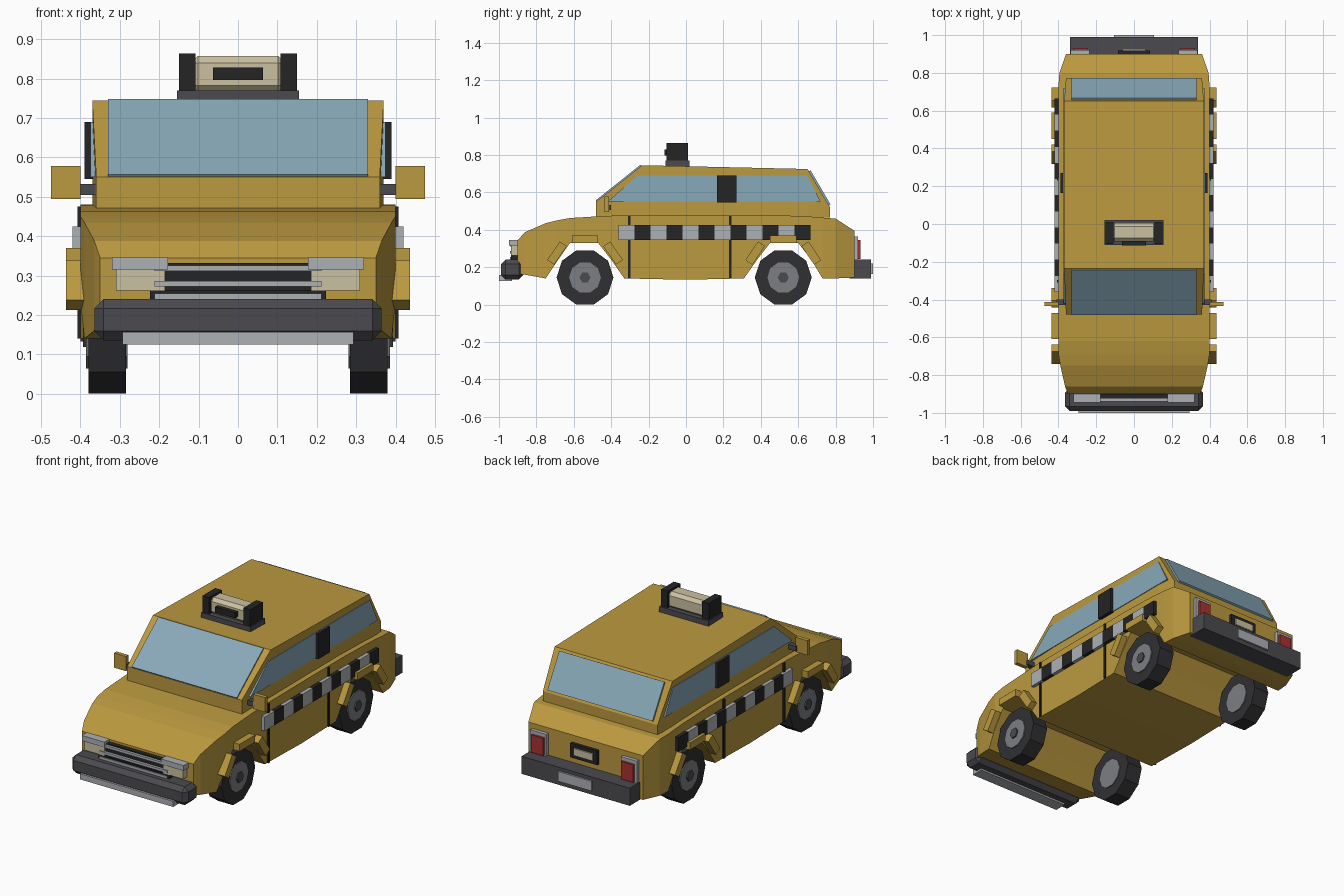
import bpy, bmesh, math
from mathutils import Vector, Matrix

if "Cube" in bpy.data.objects:
    bpy.data.objects.remove(bpy.data.objects["Cube"])


def material(name, rgb):
    m = bpy.data.materials.new(name)
    m.diffuse_color = (*rgb, 1)
    m.use_nodes = True
    m.node_tree.nodes["Principled BSDF"].inputs["Base Color"].default_value = m.diffuse_color
    return m


GOLD = material("gold_paint", (0.50, 0.32, 0.05))
GLASS = material("blue_glass", (0.25, 0.40, 0.49))
BLACK = material("black", (0.018, 0.018, 0.018))
DARK = material("dark_grey", (0.07, 0.07, 0.08))
RUBBER = material("rubber", (0.03, 0.03, 0.033))
CHROME = material("chrome", (0.42, 0.44, 0.46))
STEEL = material("steel", (0.20, 0.21, 0.23))
CREAM = material("cream", (0.60, 0.53, 0.36))
RED = material("red", (0.40, 0.03, 0.03))


def finish(name, bm, mat):
    bmesh.ops.recalc_face_normals(bm, faces=bm.faces)
    me = bpy.data.meshes.new(name)
    bm.to_mesh(me)
    bm.free()
    me.materials.append(mat)
    ob = bpy.data.objects.new(name, me)
    bpy.context.collection.objects.link(ob)
    return ob


def box(name, x, y, z, mat, bevel=0, tilt=0):
    """Box from (min, max) ranges, optionally tilted about x."""
    c = Vector([(a + b) / 2 for a, b in (x, y, z)])
    size = [abs(b - a) for a, b in (x, y, z)]
    bm = bmesh.new()
    bmesh.ops.create_cube(bm, size=1)
    bmesh.ops.scale(bm, vec=size, verts=bm.verts)
    if bevel:
        bmesh.ops.bevel(bm, geom=bm.edges[:], offset=bevel, segments=1, affect='EDGES')
    bm.transform(Matrix.Translation(c) @ Matrix.Rotation(tilt, 4, 'X'))
    return finish(name, bm, mat)


def pair(name, x, y, z, mat, bevel=0, tilt=0):
    for side, s in (("right", 1), ("left", -1)):
        box(f"{name}_{side}", (s * x[0], s * x[1]), y, z, mat, bevel, tilt)


def loft(name, stations, mat):
    """Skin rectangular sections given as (y, z bottom, z top, half width)."""
    bm = bmesh.new()
    rings = [[bm.verts.new(p) for p in ((-w, y, a), (w, y, a), (w, y, b), (-w, y, b))]
             for y, a, b, w in stations]
    for r, q in zip(rings, rings[1:]):
        for i in range(4):
            j = (i + 1) % 4
            bm.faces.new((r[i], r[j], q[j], q[i]))
    bm.faces.new(rings[0])
    bm.faces.new(rings[-1])
    return finish(name, bm, mat)


def slab(name, pts, depth, mat):
    """Extrude a polygon along a vector."""
    bm = bmesh.new()
    f = bm.faces.new([bm.verts.new(p) for p in pts])
    ext = bmesh.ops.extrude_face_region(bm, geom=[f], use_keep_orig=True)
    moved = [v for v in ext["geom"] if isinstance(v, bmesh.types.BMVert)]
    bmesh.ops.translate(bm, vec=depth, verts=moved)
    return finish(name, bm, mat)


def disc(name, x0, x1, y, z, r, sides, mat):
    bm = bmesh.new()
    bmesh.ops.create_cone(bm, cap_ends=True, segments=sides, radius1=r, radius2=r,
                          depth=abs(x1 - x0))
    # a vertex points along y, so even-sided rims rest on a flat
    bm.transform(Matrix.Translation(((x0 + x1) / 2, y, z))
                 @ Matrix.Rotation(math.pi / 2, 4, 'Y'))
    return finish(name, bm, mat)


# Lower body with open wheel arches
loft("body", [
    (-0.90, .165, .345, .35), (-0.86, .16, .388, .365), (-0.75, .14, .435, .39),
    (-0.69, .23, .45, .40), (-0.62, .33, .463, .40), (-0.47, .33, .472, .40),
    (-0.40, .24, .475, .40), (-0.33, .14, .478, .40), (0, .133, .48, .40),
    (0.31, .14, .48, .40), (0.38, .24, .48, .40), (0.45, .33, .478, .40),
    (0.60, .33, .474, .40), (0.67, .24, .470, .40), (0.73, .14, .465, .40),
    (0.80, .14, .46, .395), (0.90, .145, .395, .36)], GOLD)

# Cabin and glass
loft("cabin", [(-0.48, .465, .55, .36), (-0.235, .465, .745, .37),
               (0.65, .465, .725, .37), (0.77, .465, .52, .36)], GOLD)
slab("windshield", [(-.33, -.478, .55), (.33, -.478, .55), (.33, -.238, .741),
                    (-.33, -.238, .741)], (0, -.005, .007), GLASS)
slab("rear_window", [(-.33, .764, .53), (.33, .764, .53), (.33, .657, .713),
                     (-.33, .657, .713)], (0, .009, .005), GLASS)
for side, s in (("right", 1), ("left", -1)):
    slab(f"side_window_{side}", [(s * .355, y, z) for y, z in
         ((-.42, .55), (-.26, .69), (.65, .69), (.72, .55))], (s * .019, 0, 0), GLASS)
pair("door_pillar", (.36, .39), (.165, .27), (.545, .69), BLACK)

# Door seams and checker band
for n, y in (("front", -.303), ("rear", .237)):
    pair(f"door_seam_{n}", (.39, .408), (y - .007, y + .007), (.14, .475), BLACK)
step = 1.025 / 12
for i in range(12):
    y = -.36 + i * step
    pair(f"checker_{i}", (.39, .42), (y, y + step), (.345, .425), BLACK if i % 2 else CHROME)

# Wheels and arch trims
for n, y in (("front", -.54), ("rear", .52)):
    for side, s in (("right", 1), ("left", -1)):
        disc(f"{n}_tyre_{side}", s * .285, s * .38, y, .145, .152, 10, RUBBER)
        disc(f"{n}_hub_{side}", s * .28, s * .386, y, .145, .085, 10, STEEL)
        disc(f"{n}_hub_cap_{side}", s * .38, s * .394, y, .145, .03, 6, DARK)
    pair(f"{n}_arch_top", (.38, .437), (y - .07, y + .07), (.33, .37), GOLD)
    for k, d in (("fore", -1), ("aft", 1)):
        c = y + d * .15
        pair(f"{n}_arch_{k}", (.38, .437), (c - .06, c + .06), (.253, .298), GOLD,
             tilt=-d * math.radians(56))

# Front bumper, grille and lamps
box("front_bumper", (-.365, .365), (-.99, -.87), (.135, .24), DARK, bevel=.024)
box("front_bumper_strip", (-.293, .293), (-1.0, -.93), (.125, .157), CHROME)
box("grille", (-.19, .19), (-.925, -.88), (.24, .332), BLACK)
box("grille_base", (-.223, .223), (-.935, -.88), (.24, .262), BLACK)
for i, z in enumerate((.247, .279, .319)):
    box(f"grille_bar_{i}", (-.212, .212), (-.94, -.89), (z - .007, z + .007), CHROME)
pair("headlight", (.185, .31), (-.935, -.88), (.262, .335), CREAM)
pair("headlight_bezel", (.178, .32), (-.945, -.88), (.316, .346), CHROME)

# Rear bumper, lamps and plates
box("rear_bumper", (-.34, .34), (.875, .99), (.14, .24), DARK)
box("rear_bumper_plate", (-.105, .105), (.95, 1.0), (.165, .22), CHROME)
pair("tail_light_bezel", (.235, .335), (.88, .92), (.235, .365), CHROME)
pair("tail_light", (.245, .32), (.88, .932), (.245, .345), RED)
box("plate_frame", (-.085, .085), (.88, .918), (.275, .355), BLACK)
box("plate", (-.06, .06), (.89, .926), (.295, .335), CREAM)

# Side mirrors
pair("mirror_arm", (.35, .41), (-.43, -.40), (.505, .532), DARK)
pair("mirror", (.40, .475), (-.435, -.412), (.495, .578), GOLD)

# Roof sign
box("sign_base", (-.155, .155), (-.11, .02), (.735, .77), DARK)
box("sign_body", (-.12, .12), (-.092, .004), (.765, .858), CREAM, bevel=.018)
pair("sign_end", (.108, .15), (-.105, .01), (.765, .864), BLACK)
box("sign_panel", (-.063, .063), (-.115, -.08), (.797, .828), BLACK)
